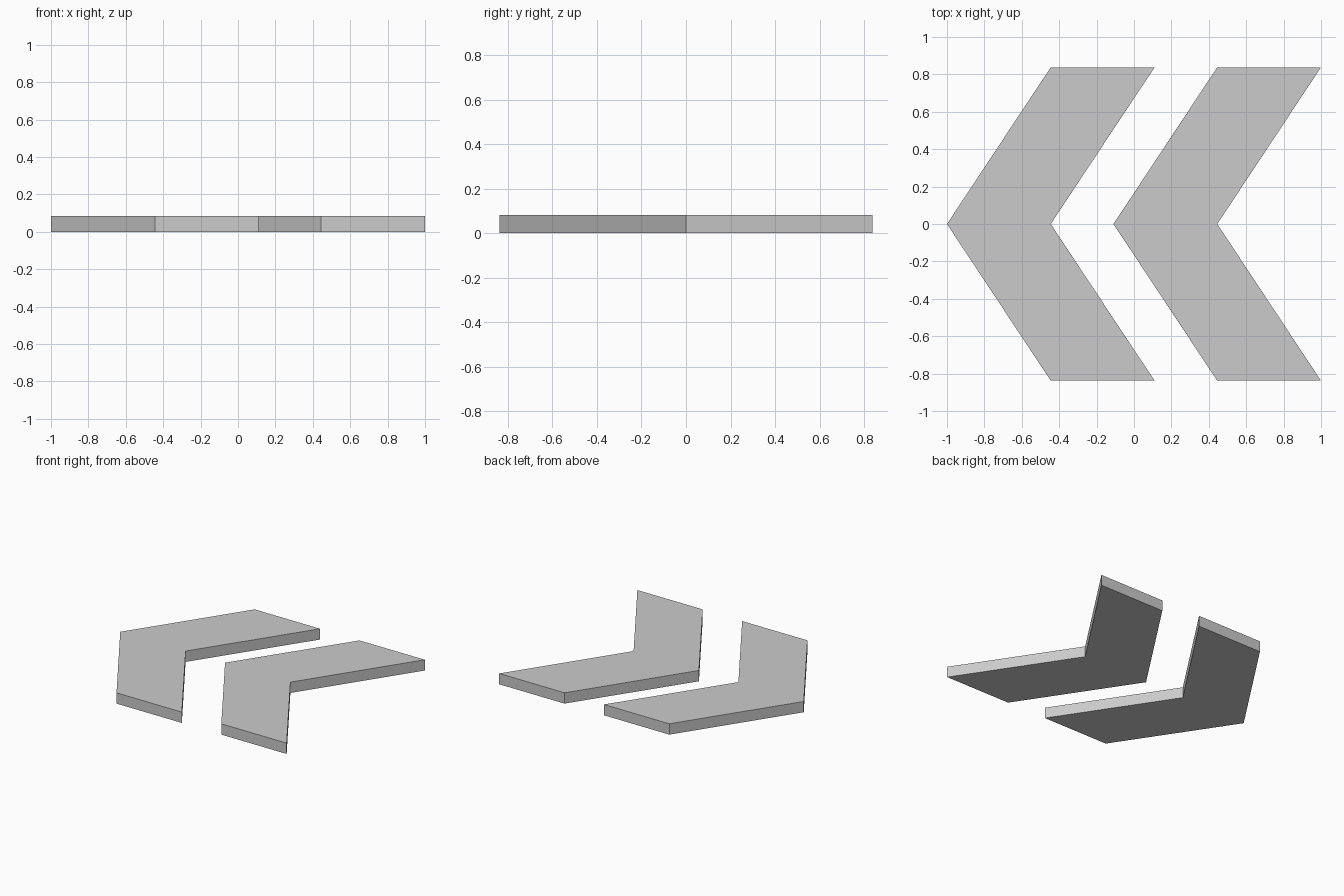
import bpy
import bmesh

if "Cube" in bpy.data.objects:
    bpy.data.objects.remove(bpy.data.objects["Cube"])

ARM = 0.555       # chevron width and sweep along x
HALF = 0.838      # half length along y
THICK = 0.083
PITCH = 0.89      # distance between the two chevrons


def chevron(name, tip_x):
    """Flat left-pointing chevron extruded upward from z = 0."""
    outline = [(0, 0), (ARM, -HALF), (2 * ARM, -HALF),
               (ARM, 0), (2 * ARM, HALF), (ARM, HALF)]
    bm = bmesh.new()
    face = bm.faces.new([bm.verts.new((tip_x + x, y, 0)) for x, y in outline])
    ext = bmesh.ops.extrude_face_region(bm, geom=[face], use_keep_orig=True)
    top = [v for v in ext["geom"] if isinstance(v, bmesh.types.BMVert)]
    bmesh.ops.translate(bm, verts=top, vec=(0, 0, THICK))
    bmesh.ops.recalc_face_normals(bm, faces=bm.faces)
    mesh = bpy.data.meshes.new(name)
    bm.to_mesh(mesh)
    bm.free()
    bpy.context.collection.objects.link(bpy.data.objects.new(name, mesh))


# Two identical chevrons side by side
for i, name in enumerate(("left_chevron", "right_chevron")):
    chevron(name, -1 + i * PITCH)
